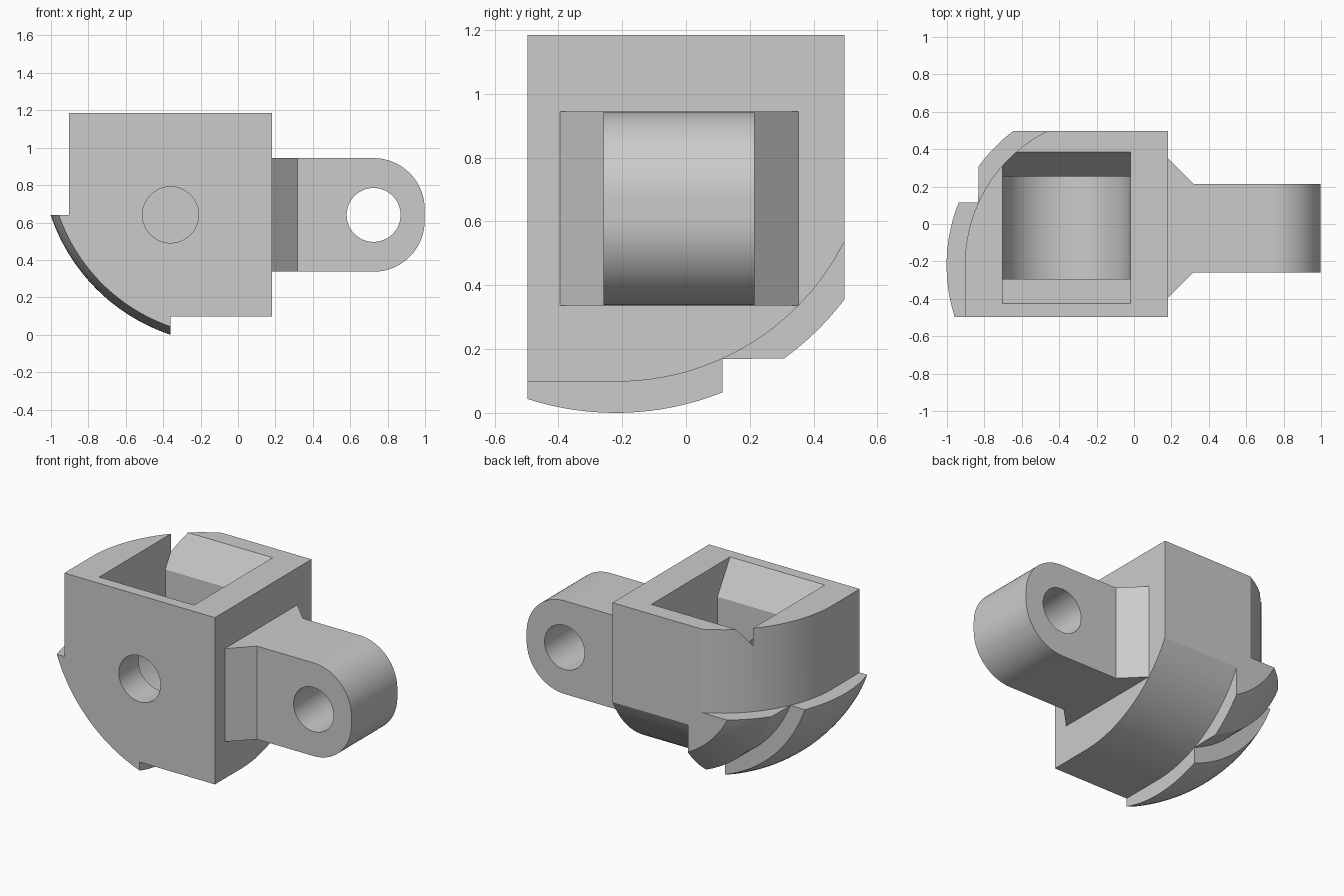
import bpy, bmesh, math

if "Cube" in bpy.data.objects:
    bpy.data.objects.remove(bpy.data.objects["Cube"], do_unlink=True)

grey = bpy.data.materials.new("plain grey")
grey.use_nodes = True
COLOUR = (0.6, 0.6, 0.6, 1)
grey.diffuse_color = COLOUR
grey.node_tree.nodes["Principled BSDF"].inputs["Base Color"].default_value = COLOUR

FRONT, BACK, TOP, SIDE = -0.497, 0.497, 1.185, 0.182
PX, PZ = -0.361, 0.641          # inner point of the curved corner
SHIFT = 0.32                    # how far its arc centre lies beyond that point
STEPS = 32


def loft(name, rings):
    """Solid through matching rings of points, capped at both ends."""
    bm = bmesh.new()
    loops = [[bm.verts.new(p) for p in ring] for ring in rings]
    n = len(loops[0])
    for a, b in zip(loops, loops[1:]):
        for i in range(n):
            j = (i + 1) % n
            bm.faces.new((a[i], a[j], b[j], b[i]))
    bm.faces.new(loops[0])
    bm.faces.new(loops[-1])
    bmesh.ops.recalc_face_normals(bm, faces=bm.faces)
    mesh = bpy.data.meshes.new(name)
    bm.to_mesh(mesh)
    bm.free()
    mesh.materials.append(grey)
    obj = bpy.data.objects.new(name, mesh)
    bpy.context.collection.objects.link(obj)
    return obj


def arc(cx, cz, r, start, end, steps=STEPS):
    angles = [math.radians(start + (end - start) * i / steps) for i in range(steps + 1)]
    return [(cx + r * math.cos(a), cz + r * math.sin(a)) for a in angles]


def corner_arc(reach):
    """Shallow arc from reach left of the inner point to reach below it."""
    tilt = math.degrees(math.atan2(SHIFT, reach + SHIFT))
    radius = math.hypot(SHIFT, reach + SHIFT)
    return arc(PX + SHIFT, PZ + SHIFT, radius, 180 + tilt, 270 - tilt)


def prism(name, outline, y0, y1):
    return loft(name, [[(x, y, z) for x, z in outline] for y in (y0, y1)])


def combine(obj, other, operation):
    mod = obj.modifiers.new(operation.lower(), "BOOLEAN")
    mod.operation, mod.object, mod.solver = operation, other, "EXACT"
    bpy.context.view_layer.objects.active = obj
    bpy.ops.object.modifier_apply(modifier=mod.name)
    bpy.data.objects.remove(other, do_unlink=True)


def finish(obj):
    bpy.ops.object.select_all(action="DESELECT")
    obj.select_set(True)
    bpy.context.view_layer.objects.active = obj
    bpy.ops.object.shade_smooth_by_angle(angle=math.radians(25))


def bulge(y, centre, radius, offset):
    return math.sqrt(radius ** 2 - (y - centre) ** 2) - offset


def span(a, b, steps):
    return [a + (b - a) * i / steps for i in range(steps + 1)]


# Block: its corner reach shrinks towards the back
def block_ring(y, r):
    outline = [(SIDE, TOP), (PX - r, TOP)] + corner_arc(r) + [(SIDE, PZ - r)]
    return [(x, y, z) for x, z in outline]


BEND = -0.217
block_ys = [FRONT] + span(BEND, BACK, 20)
block = loft("block", [block_ring(y, bulge(max(y, BEND), BEND, 0.8, 0.257)) for y in block_ys])

# Stepped rim along the lower corner
profile = [(y, bulge(y, -0.22, 0.9, 0.259)) for y in span(FRONT, 0.115, 16)]
profile += [(0.115, 0.472)]
profile += [(y, bulge(y, -0.22, 0.9, 0.259)) for y in span(0.307, BACK, 8)]
rim = loft("rim", [[(x, y, z) for x, z in [(PX, PZ)] + corner_arc(r)] for y, r in profile])
combine(block, rim, "UNION")

# Pocket with round floor and flared mouth
LEFT, RIGHT, Y0, Y1 = -0.703, -0.02, -0.295, 0.255
half = (RIGHT - LEFT) / 2
pocket = [(RIGHT, TOP + 0.1), (LEFT, TOP + 0.1)] + arc((LEFT + RIGHT) / 2, PZ, half, 180, 360)
combine(block, prism("pocket_cutter", pocket, Y0, Y1), "DIFFERENCE")
FLARE, DEPTH = 0.13, 0.21
mouth = []
for z, grow in ((TOP - DEPTH, 0), (TOP + DEPTH, 2 * FLARE)):
    mouth.append([(LEFT, Y0 - grow, z), (RIGHT, Y0 - grow, z),
                  (RIGHT, Y1 + grow, z), (LEFT, Y1 + grow, z)])
combine(block, loft("mouth_cutter", mouth), "DIFFERENCE")

# Pin hole through the front wall
pin = arc(PX, PZ, 0.15, 0, 360, 64)[:-1]
combine(block, prism("pin_cutter", pin, FRONT - 0.1, 0), "DIFFERENCE")
finish(block)

# Lug with rounded end, wedge root and hole
LOW, HIGH, L0, L1, R = 0.337, 0.944, -0.258, 0.215, 0.273
END = 0.998 - R
outline = [(SIDE, LOW)] + arc(END, LOW + R, R, -90, 0) + arc(END, HIGH - R, R, 0, 90) + [(SIDE, HIGH)]
lug = prism("lug", outline, L0, L1)
root = [[(x, L0 - g, LOW), (x, L1 + g, LOW), (x, L1 + g, HIGH), (x, L0 - g, HIGH)]
        for x, g in ((SIDE, 0.137), (0.317, 0))]
combine(lug, loft("lug_root", root), "UNION")
hole = arc(END, (LOW + HIGH) / 2, 0.144, 0, 360, 64)[:-1]
combine(lug, prism("hole_cutter", hole, -1, 1), "DIFFERENCE")
finish(lug)
